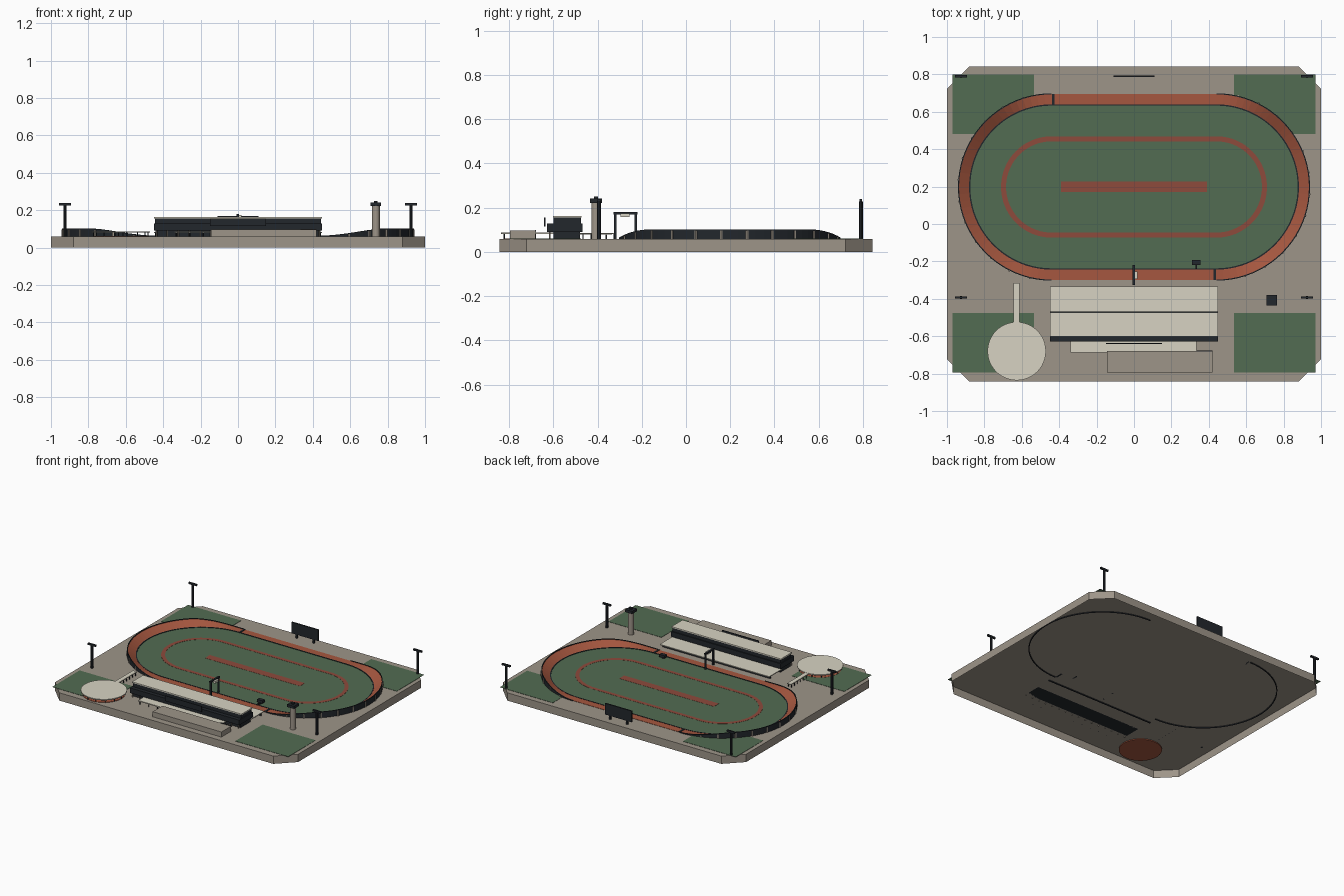
import bpy, bmesh, math

if "Cube" in bpy.data.objects:
    bpy.data.objects.remove(bpy.data.objects["Cube"])

def mat(name, rgb):
    m = bpy.data.materials.new(name)
    m.diffuse_color = (*rgb, 1)
    m.use_nodes = True
    m.node_tree.nodes["Principled BSDF"].inputs["Base Color"].default_value = m.diffuse_color
    return m

STONE = mat("stone", (0.34, 0.30, 0.25))
GRASS = mat("grass", (0.085, 0.15, 0.085))
CLAY = mat("clay", (0.38, 0.095, 0.05))
PAINT = mat("paint", (0.27, 0.07, 0.045))
DARK = mat("dark", (0.016, 0.02, 0.025))
PALE = mat("pale", (0.68, 0.65, 0.54))
G = 0.058                     # ground level
LOW = 0.052                   # footings just below the ground sheet
CY, HALF = 0.198, 0.44        # track centre y, half straight length


def mesh_obj(name, verts, faces, m):
    bm = bmesh.new()
    vs = [bm.verts.new(v) for v in verts]
    for f in faces:
        bm.faces.new([vs[i] for i in f])
    bmesh.ops.recalc_face_normals(bm, faces=bm.faces)
    me = bpy.data.meshes.new(name)
    bm.to_mesh(me)
    bm.free()
    me.materials.append(m)
    ob = bpy.data.objects.new(name, me)
    bpy.context.collection.objects.link(ob)
    return ob


def prism(name, pts, z0, z1, m, bottom=True):
    n = len(pts)
    verts = [(x, y, z) for z in (z0, z1) for x, y in pts]
    faces = [tuple(range(n, 2 * n))] + ([tuple(range(n))] if bottom else [])
    faces += [(i, (i + 1) % n, n + (i + 1) % n, n + i) for i in range(n)]
    return mesh_obj(name, verts, faces, m)


def box(name, x0, x1, y0, y1, z0, z1, m, bottom=True):
    return prism(name, [(x0, y0), (x1, y0), (x1, y1), (x0, y1)], z0, z1, m, bottom)


def cyl(name, x, y, r, z0, z1, m, n=12):
    pts = [(x + r * math.cos(2 * math.pi * i / n), y + r * math.sin(2 * math.pi * i / n)) for i in range(n)]
    return prism(name, pts, z0, z1, m)


def smooth(t):
    t = max(0, min(1, t))
    return t * t * (3 - 2 * t)


def bank(t):                  # banking height along one 180 degree bend
    return 0.038 * smooth(min(t, 1 - t) / 0.25)


SEG = 40
def path():                   # (bend centre x, angle, bank) for the whole oval
    for side in (1, -1):
        for i in range(SEG + 1):
            a = math.pi * i / SEG - math.pi / 2 + (0 if side > 0 else math.pi)
            yield side * HALF, a, bank(i / SEG)


def at(cx, a, r):
    return cx + r * math.cos(a), CY + r * math.sin(a)


def loft(name, stations, section, m, closed=True):
    verts, st = [], list(stations)
    for cx, a, b in st:
        verts += [(*at(cx, a, r), z) for r, z in section(b)]
    k, n = len(section(0)), len(st)
    faces = [(i * k + j, i * k + (j + 1) % k, (i + 1) % n * k + (j + 1) % k, (i + 1) % n * k + j)
             for i in range(n if closed else n - 1) for j in range(k)]
    if not closed:
        faces += [tuple(range(k)), tuple(range((n - 1) * k, n * k))]
    return mesh_obj(name, verts, faces, m)


def flat_ring(name, r0, r1, z0, z1, m):
    return loft(name, path(), lambda b: [(r0, z0), (r1, z0), (r1, z1), (r0, z1)], m)


# hollow base with cut corners, open underneath
c = 0.12
prism("base_slab", [(-1 + c, -.842), (1 - c, -.842), (1, -.842 + c), (1, .842 - c),
                    (1 - c, .842), (-1 + c, .842), (-1, .842 - c), (-1, -.842 + c)], 0, G, STONE, False)

# corner lawns
for s in (-1, 1):
    for y0, y1 in ((-.795, -.475), (.48, .80)):
        box("corner_lawn", *sorted((s * .535, s * .97)), y0, y1, G, G + .002, GRASS, False)

# infield, painted loop and centre strip
prism("infield", [at(cx, a, .437) for cx, a, b in path()], G, G + .002, GRASS, False)
flat_ring("infield_loop", .244, .271, G + .001, G + .003, PAINT)
box("infield_strip", -.39, .39, .17, .228, G + .001, G + .003, PAINT, False)

# banked track, inner kerb, outer walls with posts
loft("track", path(), lambda b: [(.44, G + .001), (.497, G + .001), (.497, G + .003 + b), (.44, G + .003)], CLAY)
flat_ring("inner_kerb", .435, .442, G + .001, G + .005, DARK)
stations = list(path())
for part in (stations[:SEG + 1], stations[SEG + 1:]):
    loft("bend_wall", part, lambda b: [(.495, LOW), (.501, LOW), (.501, G + .006 + b), (.495, G + .006 + b)],
         DARK, False)
    for i in range(4, SEG - 2, 3):
        cx, a, b = part[i]
        cyl("wall_post", *at(cx, a, .499), .007, G, G + b, STONE, 6)

# lines across the track
for s in (-1, 1):
    box("track_line", s * .432 - .007, s * .432 + .007, *sorted((CY - s * .44, CY - s * .497)), G, G + .006, DARK)

# floodlights
for x in (-.925, .925):
    for y in (-.393, .79):
        cyl("floodlight_pole", x, y, .009, G, .228, DARK, 8)
        box("floodlight_head", x - .033, x + .033, y - .006, y + .006, .225, .238, DARK)

# scoreboard
box("scoreboard", -.11, .11, .785, .795, .085, .168, DARK)
for x in (-.07, .07):
    box("scoreboard_leg", x - .007, x + .007, .785, .795, G, .09, DARK)

# control tower
cyl("tower_shaft", .737, -.407, .021, G, .222, STONE, 16)
box("tower_cabin", .709, .765, -.435, -.379, .222, .242, DARK)
box("tower_cap", .727, .747, -.417, -.397, .242, .25, DARK)

# gantry over the track
for y in (-.32, -.227):
    box("gantry_post", -.007, .005, y - .005, y + .005, G, .175, DARK)
box("gantry_beam", -.008, .006, -.327, -.22, .17, .18, DARK)
box("gantry_cabin", 0, .02, -.295, -.255, .158, .174, PALE)

# judges' stand
box("judge_stand", .31, .355, -.22, -.192, G + .012, G + .032, DARK)
box("judge_stand_leg", .328, .338, -.24, -.2, G, G + .014, DARK)

# main grandstand with low trackside terrace
box("stand_ground_floor", -.44, .44, -.6, -.48, G, .092, DARK)
box("stand_middle_floor", -.45, .45, -.628, -.468, .09, .128, DARK)
box("stand_upper_floor", -.445, .445, -.6, -.475, .128, .155, DARK)
box("stand_roof", -.45, .45, -.602, -.472, .155, .163, PALE)
box("stand_panel", -.15, .15, -.641, -.636, .115, .155, DARK)
box("terrace", -.45, .45, -.482, -.335, .078, .084, PALE)
box("terrace_wall", -.445, .445, -.365, -.357, LOW, .079, DARK)
for i in range(16):
    cyl("front_column", -.435 + i * .058, -.615, .004, LOW, .092, STONE, 6)

# entrance canopy and front annex
box("entrance_canopy", -.34, .335, -.687, -.6, .08, .087, PALE)
for i in range(10):
    cyl("canopy_column", -.33 + i * .072, -.68, .003, G, .081, DARK, 6)
box("front_annex", -.145, .42, -.795, -.68, G, .096, STONE)
box("annex_railing", .335, .42, -.682, -.677, .09, .1, DARK)

# round raised deck, footbridge and supports
DX, DY, DR = -.627, -.68, .156
cyl("deck_foundation", DX, DY, .145, LOW, G + .003, CLAY, 48)
cyl("round_deck", DX, DY, DR, .08, .087, PALE, 48)
for i in range(14):
    a = 2 * math.pi * i / 14
    cyl("deck_column", DX + .145 * math.cos(a), DY + .145 * math.sin(a), .003, G, .081, DARK, 6)
box("footbridge", DX - .016, DX + .016, -.54, -.315, .08, .086, PALE)
for i in range(6):
    for s in (-.012, .012):
        cyl("bridge_column", DX + s, -.5 + i * .035, .003, G, .081, DARK, 6)
